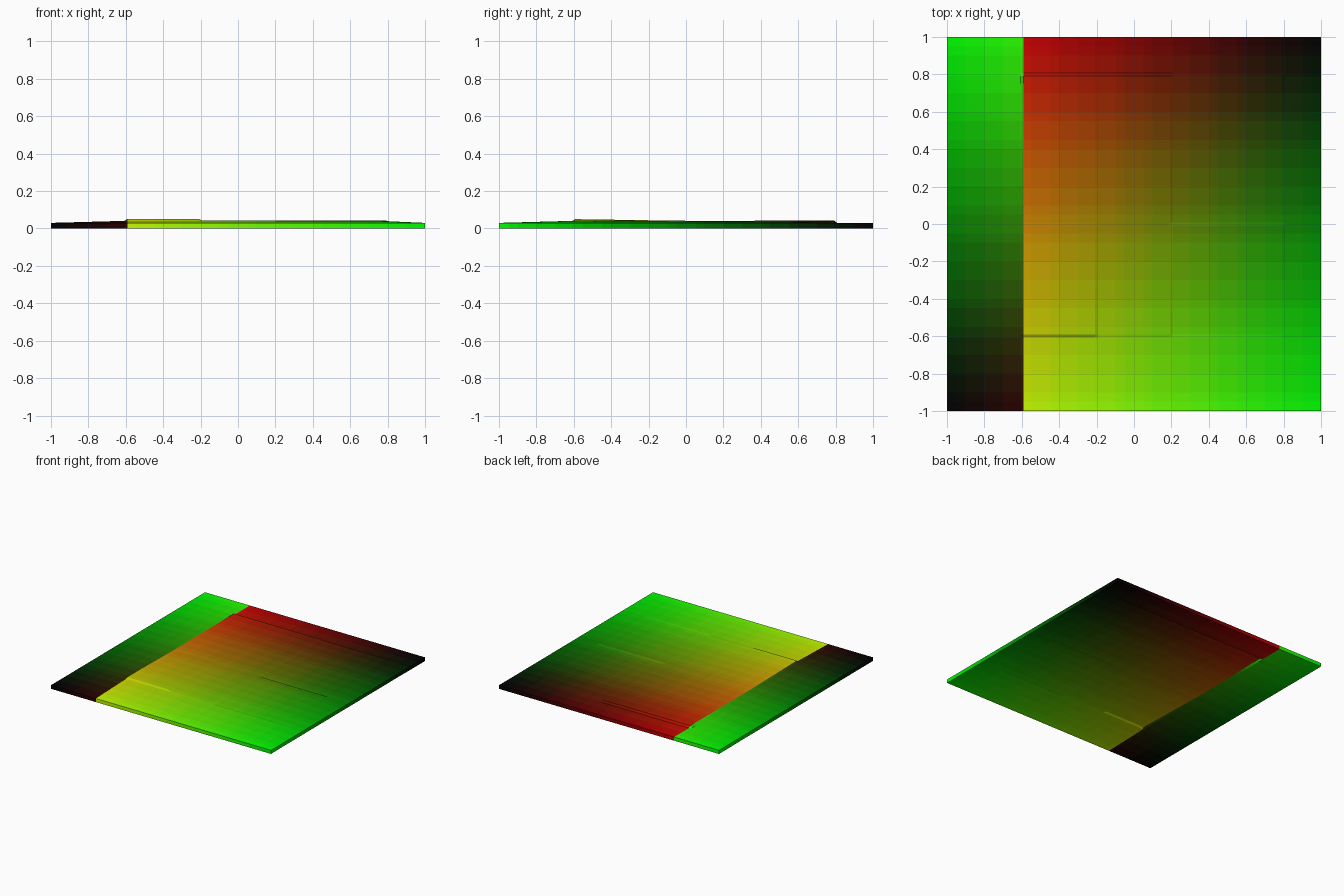
import bpy, bmesh

if "Cube" in bpy.data.objects:
    bpy.data.objects.remove(bpy.data.objects["Cube"])

THICK = 0.03
STEP = 0.008          # half width of the small slopes between slabs
LEVELS = 24           # colour steps of the gradient

# raised slabs: x0, x1, y0, y1, height at front edge, height at back edge
SLABS = [
    (-0.6, -0.2, -0.6, 0.0, 0.050, 0.041),
    (-0.2, 0.2, -0.6, 0.0, 0.043, 0.040),
    (0.2, 0.8, -0.6, 0.0, 0.038, 0.042),
    (-0.6, 0.2, 0.0, 0.8, 0.040, 0.043),
    (0.2, 0.8, 0.0, 0.8, 0.035, 0.040),
]


def clamp(v):
    return max(0.0, min(1.0, v))


def height(x, y):
    for x0, x1, y0, y1, front, back in SLABS:
        if x0 < x < x1 and y0 < y < y1:
            return front + (back - front) * (y - y0) / (y1 - y0)
    # rim sloping down to the border
    rise = min((x + 1) / 0.4, (y + 1) / 0.4, (1 - x) / 0.25, (0.8 - y) / 0.4)
    return THICK + 0.011 * clamp(rise)


def lines(seams):
    """Grid lines: an even spacing plus a close pair at each seam."""
    out = [-1 + i * 0.05 for i in range(41)]
    out = [v for v in out if all(abs(v - s) > 0.02 for s in seams)]
    return sorted(out + [s + d for s in seams for d in (-STEP, STEP)])


def colour(x, y):
    # two gradients, the left strip runs the opposite way
    if x < -0.6:
        return (1 + x) / 2, (1 + y) / 2
    return (1 - x) / 2, (1 - y) / 2


# gradient materials, made on demand
slots = {}
mesh = bpy.data.meshes.new("floor_plate")


def slot(x, y):
    key = tuple(round(clamp(c) * LEVELS) for c in colour(x, y))
    if key not in slots:
        mat = bpy.data.materials.new("tint_%d_%d" % key)
        r, g = ((k / LEVELS) ** 2.2 for k in key)
        mat.diffuse_color = (r, g, 0.0, 1.0)
        mat.use_nodes = True
        mat.node_tree.nodes["Principled BSDF"].inputs["Base Color"].default_value = mat.diffuse_color
        slots[key] = len(mesh.materials)
        mesh.materials.append(mat)
    return slots[key]


# top sheet of the plate
xs = lines([-0.6, -0.2, 0.2, 0.8])
ys = lines([-0.6, 0.0, 0.8])
bm = bmesh.new()
verts = [[bm.verts.new((x, y, height(x, y))) for y in ys] for x in xs]
for i in range(len(xs) - 1):
    for j in range(len(ys) - 1):
        f = bm.faces.new((verts[i][j], verts[i + 1][j],
                          verts[i + 1][j + 1], verts[i][j + 1]))
        c = f.calc_center_median()
        f.material_index = slot(c.x, c.y)
bm.to_mesh(mesh)
bm.free()

plate = bpy.data.objects.new("floor_plate", mesh)
bpy.context.collection.objects.link(plate)

# even thickness below the sheet
solid = plate.modifiers.new("thickness", 'SOLIDIFY')
solid.thickness = THICK
solid.offset = -1
